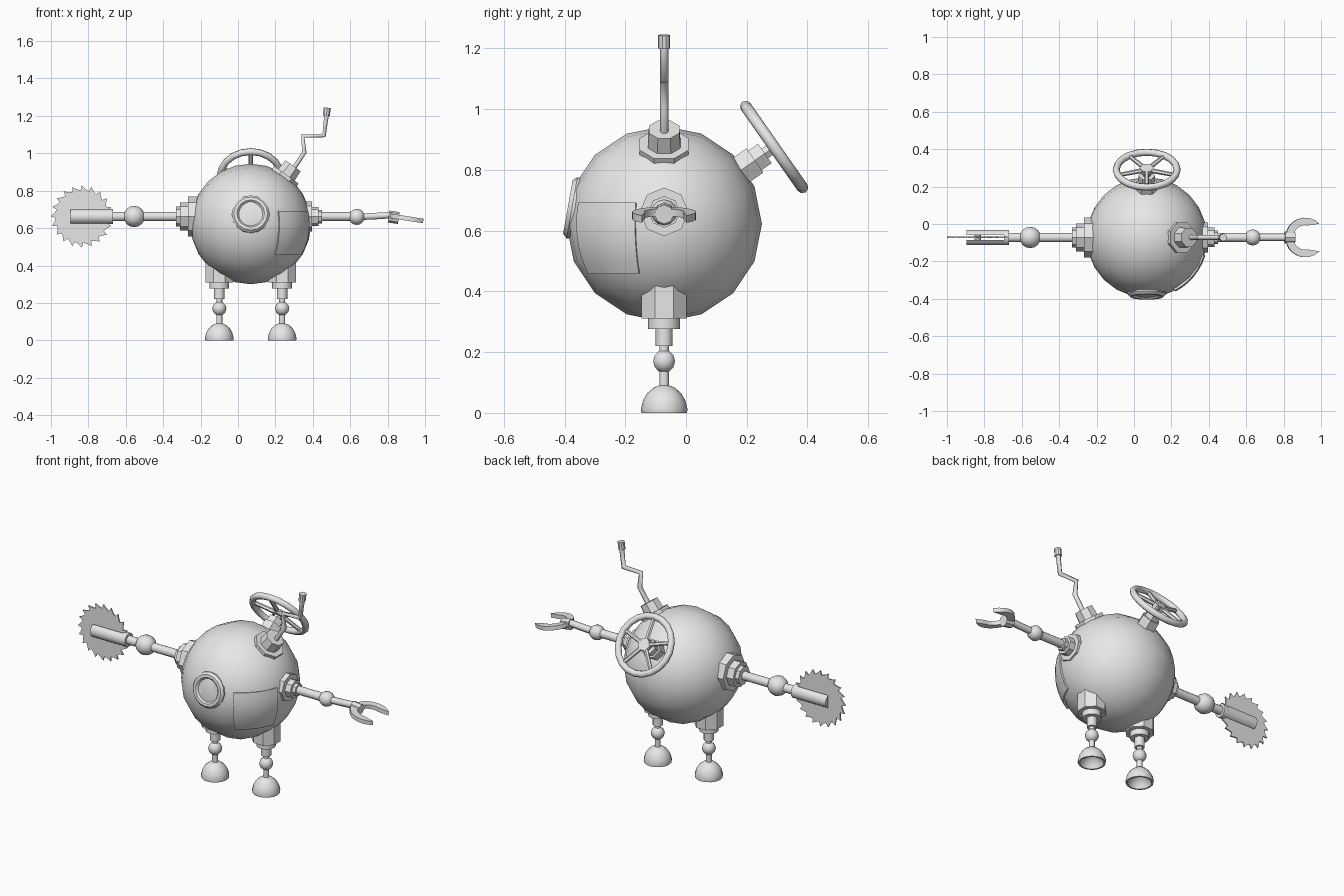
import bpy, bmesh, math
from mathutils import Vector, Matrix

if "Cube" in bpy.data.objects:
    bpy.data.objects.remove(bpy.data.objects["Cube"])

GREY = bpy.data.materials.new("plain_grey")
GREY.diffuse_color = (0.8, 0.8, 0.8, 1)
GREY.use_nodes = True
GREY.node_tree.nodes["Principled BSDF"].inputs["Base Color"].default_value = GREY.diffuse_color
C = Vector((0.068, -0.072, 0.622))   # body centre
R = 0.322                            # body radius
ARM_Z = 0.662


def finish(name, bm, smooth=35):
    bmesh.ops.recalc_face_normals(bm, faces=bm.faces)
    me = bpy.data.meshes.new(name)
    bm.to_mesh(me)
    bm.free()
    me.materials.append(GREY)
    me.shade_smooth()
    me.set_sharp_from_angle(angle=math.radians(smooth))
    ob = bpy.data.objects.new(name, me)
    bpy.context.collection.objects.link(ob)
    return ob


def lathe(name, origin, axis, profile, segs=12, smooth=35, phase=0.0):
    """Revolve (distance along axis, radius) pairs; open ends get capped."""
    rot = Vector(axis).to_track_quat('Z', 'Y')
    bm = bmesh.new()
    rings = []
    for t, r in profile:
        n = segs if r > 1e-6 else 1
        rings.append([bm.verts.new(Vector(origin) + rot @ Vector((
            r * math.cos(phase + 2 * math.pi * i / segs),
            r * math.sin(phase + 2 * math.pi * i / segs), t))) for i in range(n)])
    for a, b in zip(rings, rings[1:]):
        for i in range(segs):
            j = (i + 1) % segs
            if len(a) == 1:
                bm.faces.new((a[0], b[i], b[j]))
            elif len(b) == 1:
                bm.faces.new((a[i], a[j], b[0]))
            else:
                bm.faces.new((a[i], a[j], b[j], b[i]))
    for end in (rings[0], rings[-1]):
        if len(end) > 1:
            bm.faces.new(end)
    return finish(name, bm, smooth)


def ball(name, centre, axis, r, segs, rings):
    prof = [(-r * math.cos(math.pi * k / rings),
             r * math.sin(math.pi * k / rings) if 0 < k < rings else 0)
            for k in range(rings + 1)]
    return lathe(name, centre, axis, prof, segs, 80)


def plate(name, pts, thick, mat):
    """Extrude a flat outline symmetrically about its plane."""
    bm = bmesh.new()
    f = bm.faces.new([bm.verts.new((x, y, -thick / 2)) for x, y in pts])
    new = bmesh.ops.extrude_face_region(bm, geom=[f])["geom"]
    bmesh.ops.translate(bm, vec=(0, 0, thick),
                        verts=[v for v in new if isinstance(v, bmesh.types.BMVert)])
    bm.transform(mat)
    return finish(name, bm)


def rod(name, pts, r):
    cu = bpy.data.curves.new(name, 'CURVE')
    cu.dimensions = '3D'
    cu.bevel_depth, cu.bevel_resolution, cu.use_fill_caps = r, 1, True
    sp = cu.splines.new('POLY')
    sp.points.add(len(pts) - 1)
    for p, q in zip(sp.points, pts):
        p.co = (*q, 1)
    ob = bpy.data.objects.new(name, cu)
    cu.materials.append(GREY)
    bpy.context.collection.objects.link(ob)
    bpy.ops.object.select_all(action='DESELECT')
    ob.select_set(True)
    bpy.context.view_layer.objects.active = ob
    bpy.ops.object.convert(target='MESH')


def polar(r, deg):
    return (r * math.cos(math.radians(deg)), r * math.sin(math.radians(deg)))


# round body
ball("body", C, (1, 0, 0), R, 16, 12)

# front porthole: bevelled ring with a sunken pane
port = (0, -math.cos(math.radians(10)), math.sin(math.radians(10)))
lathe("porthole", C, port, [(0.26, 0.102), (0.308, 0.102), (0.322, 0.09),
                            (0.322, 0.074), (0.311, 0.064), (0.311, 0)], 16)

# curved hatch on the front right
bm = bmesh.new()
N = 6
grid = []
for i in range(N + 1):
    row = []
    for j in range(N + 1):
        az = math.radians(28 + 45 * i / N)
        z = -0.165 + 0.235 * j / N
        h = math.sqrt(0.328 ** 2 - z * z)
        row.append(bm.verts.new(C + Vector((h * math.sin(az), -h * math.cos(az), z))))
    grid.append(row)
for i in range(N):
    for j in range(N):
        bm.faces.new((grid[i][j], grid[i + 1][j], grid[i + 1][j + 1], grid[i][j + 1]))
ext = bmesh.ops.extrude_face_region(bm, geom=bm.faces[:])["geom"]
for v in ext:
    if isinstance(v, bmesh.types.BMVert):
        v.co = C + (v.co - C) * 0.95
finish("hatch", bm)

# legs and hollow dome feet
for side, dx in (("left", -0.168), ("right", 0.168)):
    o = (C.x + dx, C.y, 0)
    up = (0, 0, 1)
    lathe(side + "_hip", o, up, [(0.31, 0.08), (0.45, 0.08)], 8, phase=math.pi / 8)
    lathe(side + "_leg", o, up, [(0.08, 0.016), (0.22, 0.016), (0.22, 0.028), (0.276, 0.028),
                                 (0.276, 0.053), (0.33, 0.053)], 12)
    ball(side + "_knee", (o[0], o[1], 0.17), up, 0.038, 10, 6)
    lathe(side + "_foot", o, up, [(0.06, 0), (0.05, 0.035), (0.02, 0.058), (0, 0.065),
                                  (0, 0.075), (0.012, 0.077), (0.04, 0.07), (0.065, 0.056),
                                  (0.083, 0.035), (0.091, 0.016), (0.091, 0)], 16, 45)

# left arm with saw
A = Vector((0, C.y, ARM_Z))
lx = (-1, 0, 0)
lathe("left_shoulder", A, lx, [(0.19, 0.106), (0.267, 0.106), (0.267, 0.074), (0.31, 0.074),
                               (0.31, 0.054), (0.332, 0.054)], 8)
lathe("left_arm", A, lx, [(0.32, 0.025), (0.68, 0.025)], 12)
ball("left_elbow", A + Vector((-0.555, 0, 0)), lx, 0.057, 12, 8)
lathe("saw_holder", A, lx, [(0.667, 0.04), (0.695, 0.04)], 16)
for s in (-1, 1):   # rounded prongs either side of the blade
    pts = [polar(0.04, a) for a in range(20, 161, 20)]
    m = Matrix.Translation(A + Vector((-0.793, 0, 0))) @ Matrix(
        ((0, 0, 1, 0), (0, s, 0, 0), (1, 0, 0, 0), (0, 0, 0, 1)))
    plate("saw_prong", pts, 0.204, m)
hub = A + Vector((-0.835, 0, 0))
lathe("saw_axle", hub, (0, 1, 0), [(-0.02, 0.018), (0.02, 0.018)], 10)
teeth = []
for i in range(20):
    teeth += [polar(0.166, i * 18), polar(0.14, i * 18 + 3), polar(0.149, i * 18 + 11)]
plate("saw_blade", teeth, 0.008, Matrix.Translation(hub) @ Matrix.Rotation(math.pi / 2, 4, 'X'))

# right arm with claw
rx = (1, 0, 0)
lathe("right_shoulder", A, rx, [(0.33, 0.08), (0.395, 0.08), (0.395, 0.052), (0.43, 0.052),
                                (0.43, 0.036), (0.45, 0.036)], 8)
lathe("right_arm", A, rx, [(0.44, 0.024), (0.64, 0.024)], 12)
ball("right_elbow", A + Vector((0.635, 0, -0.002)), rx, 0.043, 12, 8)
rod("right_forearm", [(0.64, C.y, 0.66), (0.73, C.y, 0.664), (0.83, C.y, 0.67)], 0.02)
tilt = Matrix.Rotation(math.radians(9), 4, 'Y')
lathe("wrist", (0.805, C.y, 0.662), (1, 0, -0.15), [(0, 0.032), (0.055, 0.032)], 8)
claw_m = Matrix.Translation((0.915, C.y, 0.65)) @ tilt
for s in (-1, 1):   # two mirrored curved fingers
    outer = [polar(0.106, a) for a in range(44, 181, 17)]
    inner = [polar(0.066, a) for a in range(180, 61, -17)]
    plate("claw_finger", [(x, y * s) for x, y in outer + inner], 0.024, claw_m)

# crank handle on the upper right
ca = (math.sin(math.radians(36)), 0, math.cos(math.radians(36)))
lathe("crank_socket", C, ca, [(0.26, 0.087), (0.325, 0.087), (0.325, 0.058), (0.385, 0.054)],
      8, phase=math.pi / 8)
rod("crank", [(x, C.y, z) for x, z in ((0.285, 0.9), (0.355, 1.005), (0.346, 1.092),
                                       (0.46, 1.095), (0.474, 1.21))], 0.014)
lathe("crank_knob", (0.472, C.y, 1.2), (0.12, 0, 1), [(0, 0.02), (0.044, 0.02)], 10)

# valve wheel on the upper back
el = math.radians(35)
wa = Vector((0, math.cos(el), math.sin(el)))
lathe("wheel_mount", C, wa, [(0.27, 0.056), (0.365, 0.056), (0.365, 0.045), (0.405, 0.045),
                             (0.405, 0.022), (0.425, 0.022), (0.425, 0.038), (0.455, 0.038)], 6)
wc = C + wa * 0.442
q = wa.to_track_quat('Z', 'Y')
bpy.ops.mesh.primitive_torus_add(major_radius=0.163, minor_radius=0.019, major_segments=20,
                                 minor_segments=8, location=wc, rotation=q.to_euler())
rim = bpy.context.object
rim.name = "wheel_rim"
rim.data.materials.append(GREY)
rim.data.shade_smooth()
for k in range(5):
    d = q @ Vector((*polar(1, 90 + 72 * k), 0))
    lathe("wheel_spoke", wc, d, [(0.02, 0.013), (0.16, 0.011)], 6)
